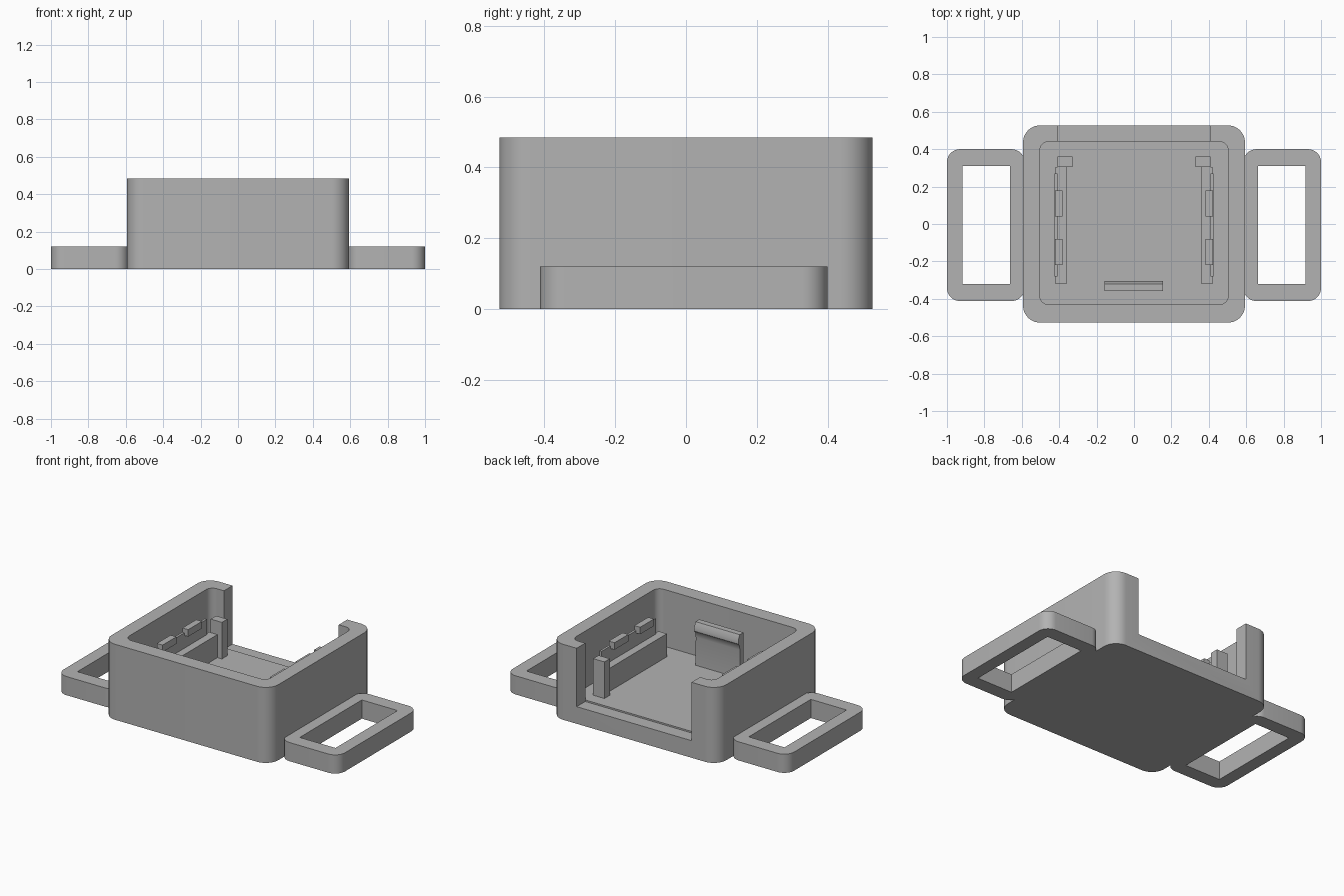
import bpy, bmesh, math

if "Cube" in bpy.data.objects:
    bpy.data.objects.remove(bpy.data.objects["Cube"], do_unlink=True)

grey = bpy.data.materials.new("plain grey")
grey.use_nodes = True
colour = (0.45, 0.45, 0.45, 1)
grey.diffuse_color = colour
grey.node_tree.nodes["Principled BSDF"].inputs["Base Color"].default_value = colour


def rounded_rect(x0, x1, y0, y1, r=0.0, steps=10):
    """Counter-clockwise outline of a rectangle with rounded corners."""
    if r == 0:
        return [(x0, y0), (x1, y0), (x1, y1), (x0, y1)]
    centres = [(x1 - r, y1 - r), (x0 + r, y1 - r), (x0 + r, y0 + r), (x1 - r, y0 + r)]
    points = []
    for quarter, (cx, cy) in enumerate(centres):
        for i in range(steps + 1):
            a = (quarter + i / steps) * math.pi / 2
            points.append((cx + r * math.cos(a), cy + r * math.sin(a)))
    return points


def extrude(name, points, offset):
    """Solid made by sweeping a closed 3D outline along an offset."""
    bm = bmesh.new()
    face = bm.faces.new([bm.verts.new(p) for p in points])
    swept = bmesh.ops.extrude_face_region(bm, geom=[face])["geom"]
    bmesh.ops.translate(bm, vec=offset, verts=[v for v in swept if isinstance(v, bmesh.types.BMVert)])
    bmesh.ops.recalc_face_normals(bm, faces=bm.faces)
    mesh = bpy.data.meshes.new(name)
    bm.to_mesh(mesh)
    bm.free()
    mesh.materials.append(grey)
    obj = bpy.data.objects.new(name, mesh)
    bpy.context.collection.objects.link(obj)
    return obj


def block(name, x0, x1, y0, y1, z0, z1, r=0.0):
    outline = rounded_rect(x0, x1, y0, y1, r)
    return extrude(name, [(x, y, z0) for x, y in outline], (0, 0, z1 - z0))


def select(obj):
    bpy.ops.object.select_all(action="DESELECT")
    obj.select_set(True)
    bpy.context.view_layer.objects.active = obj


def cut(obj, cutter):
    mod = obj.modifiers.new("cut", "BOOLEAN")
    mod.operation, mod.solver, mod.object = "DIFFERENCE", "EXACT", cutter
    cutter.hide_render = True
    select(obj)
    bpy.ops.object.modifier_apply(modifier=mod.name)
    bpy.data.objects.remove(cutter, do_unlink=True)


def smooth(obj):
    select(obj)
    bpy.ops.object.shade_smooth_by_angle(angle=math.radians(30))


FLOOR, TOP = 0.12, 0.485

# Open-topped case with a wide slot through the back wall
case = block("case", -0.593, 0.593, -0.527, 0.527, 0, TOP, 0.09)
cut(case, block("cavity_cutter", -0.503, 0.503, -0.43, 0.44, FLOOR, 0.7, 0.045))
cut(case, block("slot_cutter", -0.408, 0.408, 0.44, 0.7, FLOOR - 0.01, 0.7))
cut(case, block("slot_join_cutter", -0.408, 0.408, 0.35, 0.5, FLOOR, 0.7))
smooth(case)

for side, label in ((1, "left"), (-1, "right")):
    def part(name, xa, xb, *rest):
        x0, x1 = sorted((side * xa, side * xb))
        return block(f"{label}_{name}", x0, x1, *rest)

    # Strap loop
    loop = part("strap_loop", 0.585, 1.0, -0.412, 0.4, 0, 0.12, 0.07)
    cut(loop, part("loop_cutter", 0.663, 0.917, -0.32, 0.31, -0.1, 0.3))
    smooth(loop)

    # Inner rail, end post and spring strip with two catches
    part("rail", 0.36, 0.42, -0.32, 0.306, FLOOR - 0.005, 0.268)
    part("post", 0.328, 0.408, 0.305, 0.36, FLOOR - 0.005, 0.355)
    part("spring_strip", 0.41, 0.425, -0.28, 0.27, 0.26, 0.367)
    for number, y in enumerate((-0.15, 0.11)):
        part(f"catch_{number + 1}", 0.382, 0.423, y - 0.07, y + 0.07, 0.35, 0.395)

# Front latch with an overhanging lip
profile = [(-0.358, FLOOR - 0.005), (-0.32, FLOOR - 0.005), (-0.322, 0.3), (-0.317, 0.33),
           (-0.305, 0.345), (-0.305, 0.368), (-0.32, 0.4), (-0.358, 0.4)]
smooth(extrude("front_latch", [(-0.158, y, z) for y, z in profile], (0.314, 0, 0)))
